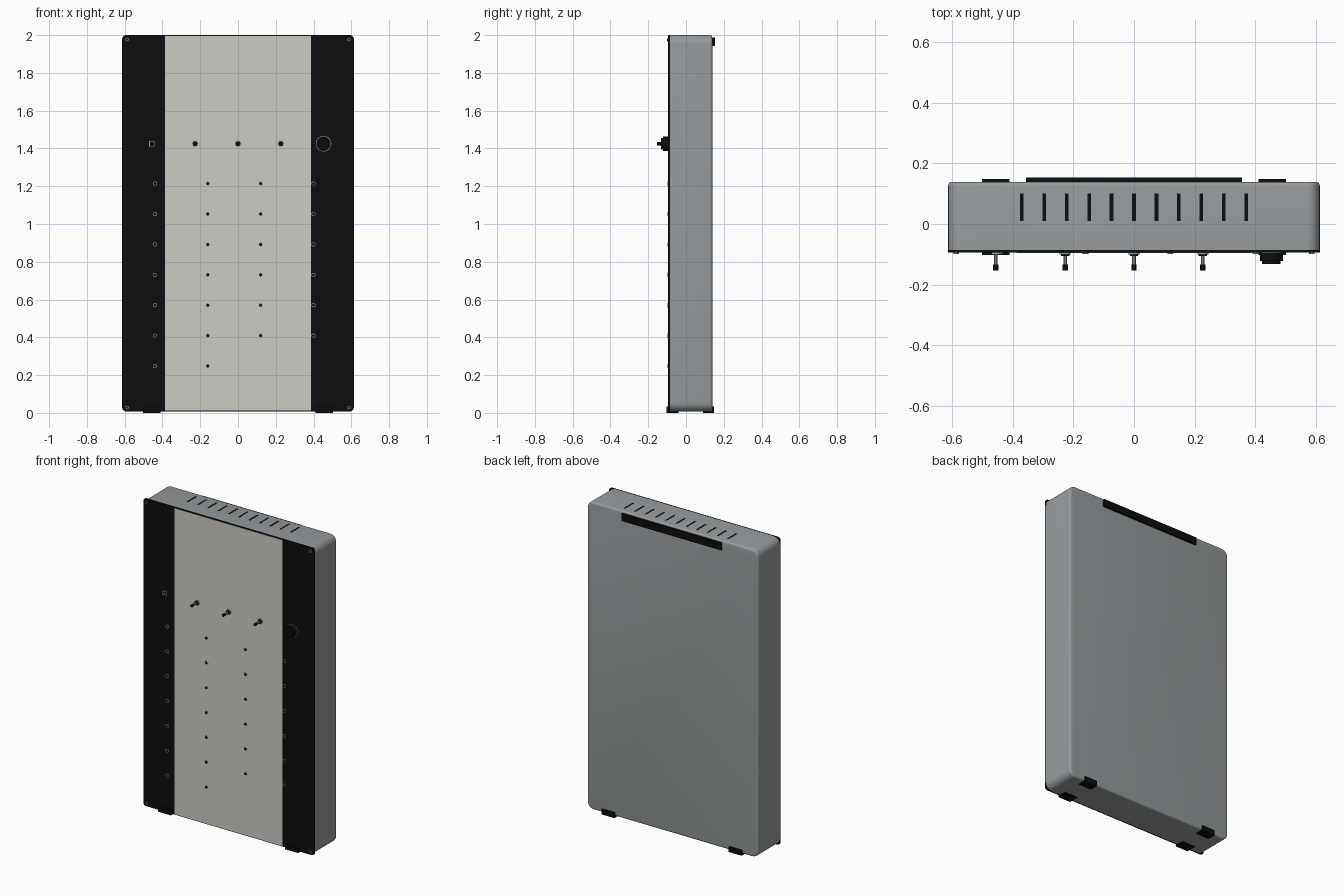
import bpy, bmesh
from math import sin, cos, pi

cube = bpy.data.objects.get("Cube")
if cube:
    bpy.data.objects.remove(cube, do_unlink=True)


def material(name, rgb):
    m = bpy.data.materials.new(name)
    m.use_nodes = True
    m.diffuse_color = (*rgb, 1)
    m.node_tree.nodes["Principled BSDF"].inputs["Base Color"].default_value = (*rgb, 1)
    return m


GREY = material("case grey", (0.31, 0.33, 0.34))
BLACK = material("black", (0.004, 0.004, 0.004))
PALE = material("pale panel grey", (0.61, 0.595, 0.56))
METAL = material("metal grey", (0.36, 0.36, 0.36))


def prism(name, outline, y0, y1, mat, back_bevel=0.0):
    """Extrude an x-z outline from y0 (front) to y1 (back)."""
    bm = bmesh.new()
    front = bm.faces.new([bm.verts.new((x, y0, z)) for x, z in outline])
    new = bmesh.ops.extrude_face_region(bm, geom=[front])["geom"]
    for v in new:
        if isinstance(v, bmesh.types.BMVert):
            v.co.y = y1
    if back_bevel:
        rim = [e for e in bm.edges if all(abs(v.co.y - y1) < 1e-5 for v in e.verts)]
        bmesh.ops.bevel(bm, geom=rim, offset=back_bevel, segments=4,
                        profile=0.5, affect='EDGES')
    bmesh.ops.recalc_face_normals(bm, faces=bm.faces)
    mesh = bpy.data.meshes.new(name)
    bm.to_mesh(mesh)
    bm.free()
    mesh.materials.append(mat)
    ob = bpy.data.objects.new(name, mesh)
    bpy.context.collection.objects.link(ob)
    bpy.ops.object.select_all(action='DESELECT')
    ob.select_set(True)
    bpy.context.view_layer.objects.active = ob
    bpy.ops.object.shade_smooth_by_angle()
    return ob


def rounded(x0, x1, z0, z1, r, steps=6):
    corners = [(x1 - r, z1 - r), (x0 + r, z1 - r), (x0 + r, z0 + r), (x1 - r, z0 + r)]
    return [(cx + r * cos((k + i / steps) * pi / 2), cz + r * sin((k + i / steps) * pi / 2))
            for k, (cx, cz) in enumerate(corners) for i in range(steps + 1)]


def box(name, x0, x1, y0, y1, z0, z1, mat):
    return prism(name, [(x0, z0), (x1, z0), (x1, z1), (x0, z1)], y0, y1, mat)


def disc(name, x, z, r, y0, y1, mat, n=20):
    pts = [(x + r * cos(2 * pi * i / n), z + r * sin(2 * pi * i / n)) for i in range(n)]
    return prism(name, pts, y0, y1, mat)


# Case, black front panel and pale centre strip
prism("case", rounded(-0.613, 0.613, 0.008, 2.0, 0.045), -0.086, 0.139, GREY, 0.013)
prism("front_panel", rounded(-0.613, 0.613, 0.008, 2.0, 0.02), -0.094, -0.086, BLACK)
box("centre_strip", -0.387, 0.387, -0.096, -0.094, 0.012, 1.994, PALE)

# Vent slots along the top
for i in range(11):
    x = (i - 5) * 0.074
    box("vent_slot", x - 0.006, x + 0.006, 0.01, 0.1, 1.995, 2.0005, BLACK)

# Rear bar and four feet that wrap round the bottom edges
box("rear_bar", -0.357, 0.357, 0.138, 0.153, 1.942, 1.988, BLACK)
for side in (-1, 1):
    x0, x1 = sorted((side * 0.41, side * 0.502))
    for face, lo, hi in (("front", -0.102, -0.04), ("rear", 0.09, 0.148)):
        box(face + "_foot", x0, x1, lo, hi, 0.0, 0.009, BLACK)
        y0, y1 = (lo, -0.09) if face == "front" else (0.137, hi)
        box(face + "_foot_lip", x0, x1, y0, y1, 0.0, 0.034, BLACK)
    # Panel corner screws
    for z in (0.028, 1.976):
        disc("corner_screw", side * 0.587, z, 0.009, -0.099, -0.094, METAL, 12)
        disc("screw_recess", side * 0.587, z, 0.006, -0.0995, -0.099, BLACK, 12)

# Row of switches
ROW = 1.425
box("square_switch_base", -0.47, -0.442, -0.1, -0.094, ROW - 0.014, ROW + 0.014, METAL)
box("square_switch_face", -0.467, -0.445, -0.101, -0.1, ROW - 0.011, ROW + 0.011, BLACK)
for x in (-0.456, -0.227, 0, 0.227):
    if x > -0.4:
        disc("switch_washer", x, ROW, 0.018, -0.1, -0.094, METAL)
        disc("switch_nut", x, ROW, 0.014, -0.106, -0.1, BLACK, 6)
    disc("switch_stem", x, ROW, 0.006, -0.133, -0.1, METAL, 12)
    disc("switch_tip", x, ROW, 0.009, -0.153, -0.133, BLACK, 12)

# Rotary knob with a thin pale ring
disc("knob_ring", 0.453, ROW, 0.041, -0.0955, -0.094, METAL, 40)
disc("knob_skirt", 0.453, ROW, 0.038, -0.122, -0.0955, BLACK, 40)
disc("knob_cap", 0.453, ROW, 0.031, -0.132, -0.122, BLACK, 40)

# Sockets in four columns; the last row is only half filled
for row in range(7):
    z = 1.214 - row * 0.161
    for col in range(2 if row == 6 else 4):
        x = -0.44 + col * 0.28
        disc("socket_rim", x, z, 0.011, -0.098, -0.094, METAL, 16)
        disc("socket_hole", x, z, 0.008, -0.0985, -0.098, BLACK, 16)
